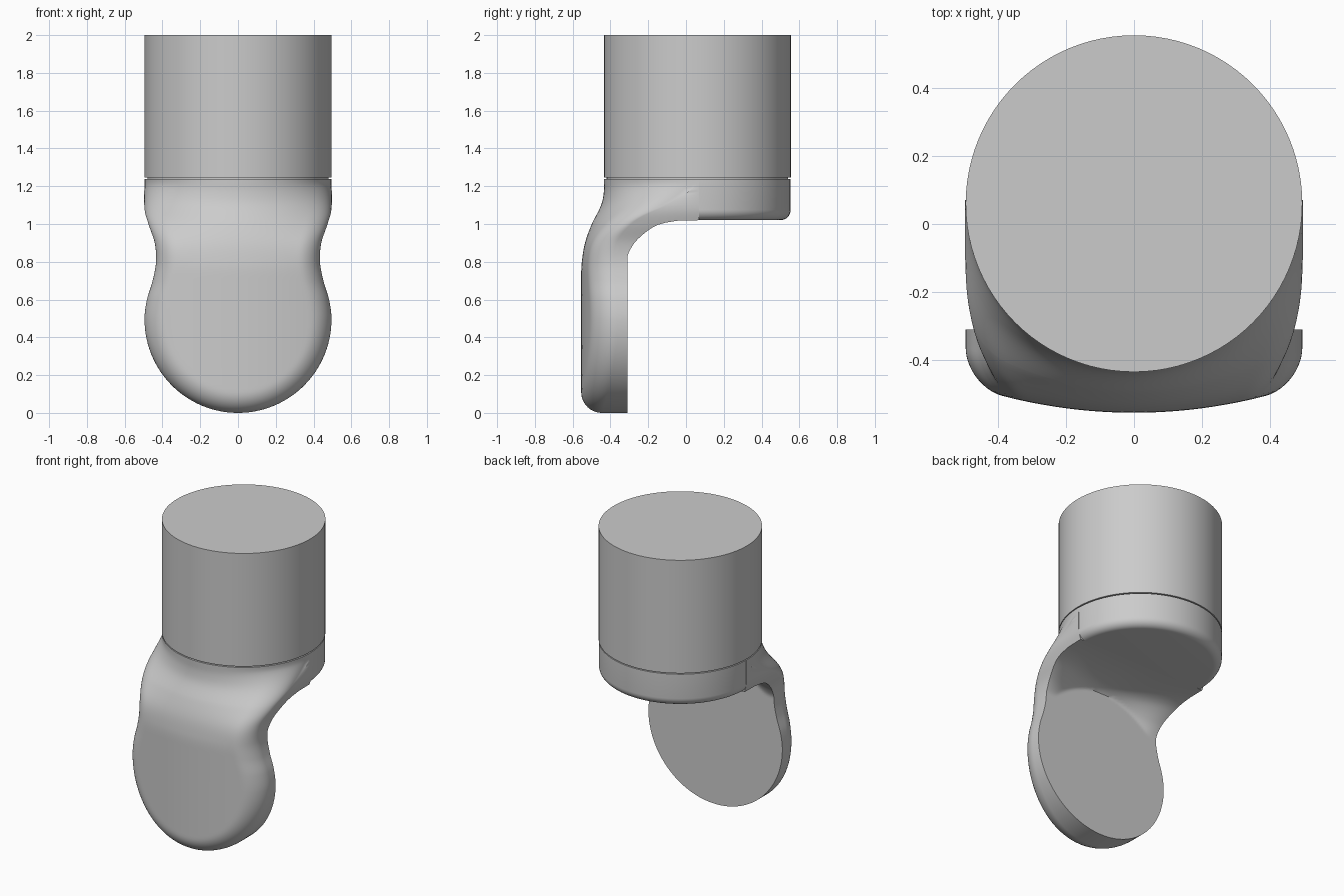
import bpy, bmesh
from math import sin, cos, pi, hypot, sqrt

if "Cube" in bpy.data.objects:
    bpy.data.objects.remove(bpy.data.objects["Cube"])

R = 0.495          # radius of cylinder and of round plate
CY = 0.06          # y of the cylinder axis


def curve(pts, t):
    """Smooth (cubic) interpolation through sorted points."""
    if t <= pts[0][0]:
        return pts[0][1]
    if t >= pts[-1][0]:
        return pts[-1][1]

    def slope(i):
        if i == 0 or i == len(pts) - 1:
            return 0.0
        return (pts[i + 1][1] - pts[i - 1][1]) / (pts[i + 1][0] - pts[i - 1][0])
    i = max(k for k in range(len(pts) - 1) if pts[k][0] <= t)
    (a, p), (b, q) = pts[i], pts[i + 1]
    h = b - a
    u = (t - a) / h
    return ((2*u**3 - 3*u**2 + 1) * p + (u**3 - 2*u**2 + u) * h * slope(i)
            + (3*u**2 - 2*u**3) * q + (u**3 - u**2) * h * slope(i + 1))


WIDTH = [(0.495, .495), (0.6, .482), (0.7, .452), (0.8, .434), (0.9, .441),
         (1.0, .474), (1.08, .495), (1.24, .495)]
MID = [(0.72, 0), (0.8, .03), (0.9, .17), (1.0, .47), (1.1, .88), (1.17, 1), (1.24, 1)]
SIDE = [(0.8, 0), (0.9, .06), (1.0, .28), (1.07, .5), (1.2, .98), (1.24, 1)]
UNDER = [(0.82, -.31), (0.87, -.292), (0.92, -.255), (0.98, -.18), (1.005, -.12), (1.019, -.04)]


def half_width(z):
    return sqrt(max(0, R*R - (z - R)**2)) if z < R else curve(WIDTH, z)


def front_y(x, z, w):
    # gently domed plate face with a filleted rim, blending into the cylinder wall
    d = max(0, R - hypot(x, z - R) if z < R else w - abs(x))
    r = 0.11
    fillet = r - sqrt(r*r - (r - d)**2) if d < r else 0
    plate = -0.555 + 0.33 * x * x + fillet
    wall = CY - sqrt(max(0, R*R - x*x))
    k = (x / w)**2
    s = curve(MID, z) * (1 - k) + curve(SIDE, z) * k
    return plate + (wall - plate) * s


def back_y(x, z, w):
    # flat round back face, swept underside outside that circle
    if z > 1.0195:
        return CY + 0.01
    e = hypot(x, z - R) - R
    if z < 0.82 or e <= 0:
        return -0.31
    edge = hypot(w, z - R) - R
    u = min(1, e / edge)
    return -0.31 + (curve(UNDER, z) + 0.31) * u * (2 - u)


def finish(name, bm):
    bmesh.ops.recalc_face_normals(bm, faces=bm.faces[:])
    me = bpy.data.meshes.new(name)
    bm.to_mesh(me)
    bm.free()
    ob = bpy.data.objects.new(name, me)
    bpy.context.collection.objects.link(ob)
    bpy.ops.object.select_all(action='DESELECT')
    ob.select_set(True)
    bpy.context.view_layer.objects.active = ob
    bpy.ops.object.shade_smooth_by_angle(angle=0.6)
    return ob


def loft(name, rings):
    bm = bmesh.new()
    loops = [[bm.verts.new(p) for p in ring] for ring in rings]
    n = len(loops[0])
    for a, b in zip(loops, loops[1:]):
        for i in range(n):
            j = (i + 1) % n
            bm.faces.new((a[i], a[j], b[j], b[i]))
    bm.faces.new(loops[0][::-1])
    bm.faces.new(loops[-1])
    return finish(name, bm)


def lathe(name, profile, n=96):
    return loft(name, [[(r * cos(2*pi*i/n), CY + r * sin(2*pi*i/n), z) for i in range(n)]
                       for r, z in profile])


# upper cylinder
lathe("upper_cylinder", [(R, 1.245), (R, 2.0)])

# collar disc with rounded lower edge, and the thin recessed seam above it
f = 0.055
lathe("collar_disc", [(R - .001 - f + f * sin(a * pi / 16), 1.02 + f - f * cos(a * pi / 16))
                      for a in range(9)] + [(R - .001, 1.238)])
lathe("seam_core", [(R - .015, 1.23), (R - .015, 1.25)])

# neck and round plate, lofted upward through horizontal sections
levels = [R * (1 - cos(pi / 2 * (i + .15) / 28)) for i in range(28)]
levels += [R + (1.018 - R) * i / 48 for i in range(49)]
levels += [1.02 + (1.238 - 1.02) * i / 16 for i in range(17)]
N = 56
rings = []
for z in levels:
    w = half_width(z)
    xs = [-w * cos(pi * i / N) for i in range(N + 1)]
    rings.append([(x, front_y(x, z, w), z) for x in xs]
                 + [(x, back_y(x, z, w), z) for x in reversed(xs)])
loft("neck_and_plate", rings)
